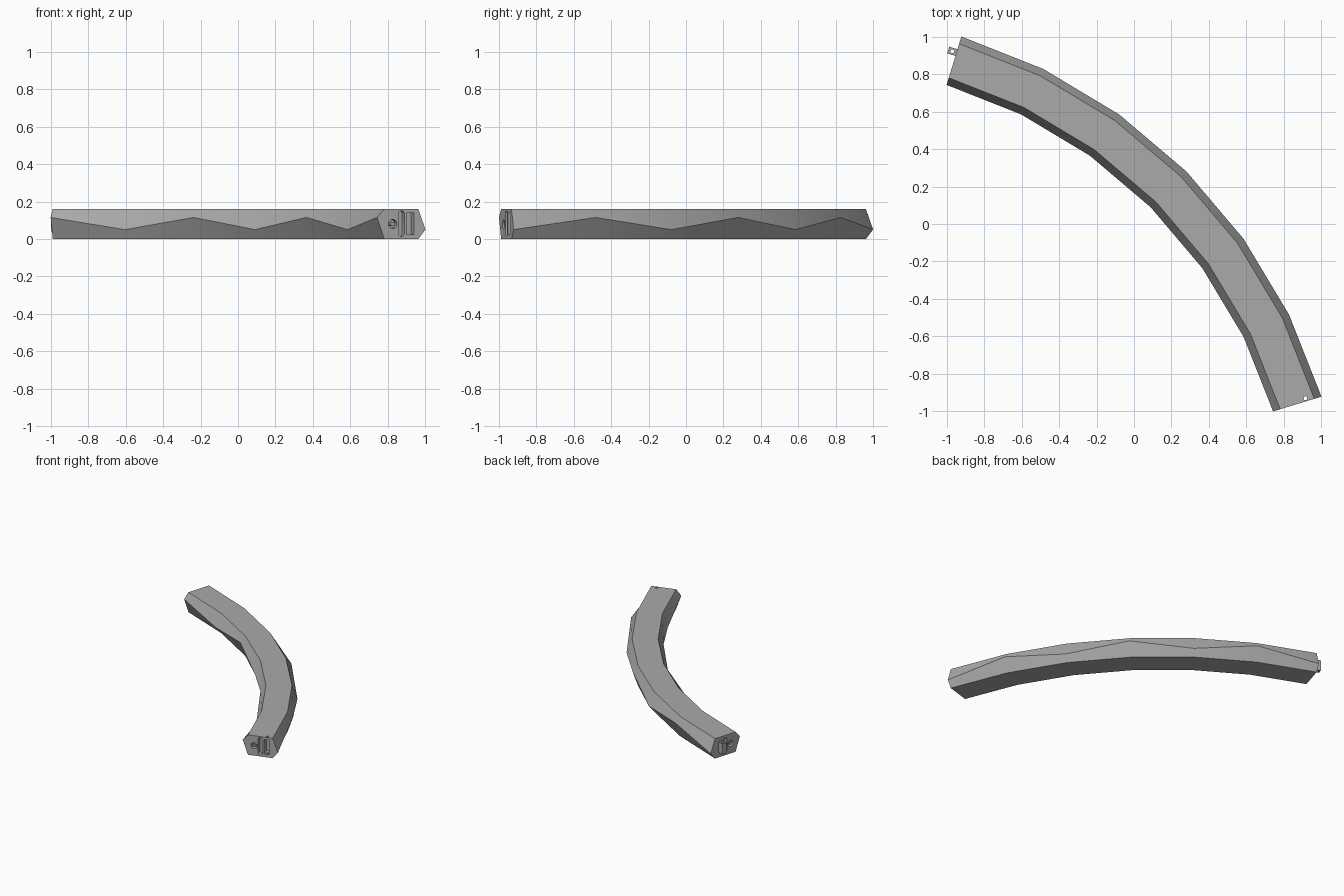
import bpy, bmesh
from math import sin, cos, pi, radians
from mathutils import Matrix, Vector

cube = bpy.data.objects.get("Cube")
if cube:
    bpy.data.objects.remove(cube, do_unlink=True)

CENTRE, RADIUS, HEIGHT = -1.76, 2.75, 0.16
START, END, STEPS = radians(16.9), radians(73.1), 6

grey = bpy.data.materials.new("plain grey")
grey.use_nodes = True
grey.diffuse_color = (0.4, 0.4, 0.4, 1)
grey.node_tree.nodes["Principled BSDF"].inputs["Base Color"].default_value = (0.4, 0.4, 0.4, 1)


def finish(name, bm):
    bmesh.ops.recalc_face_normals(bm, faces=bm.faces)
    mesh = bpy.data.meshes.new(name)
    bm.to_mesh(mesh)
    bm.free()
    mesh.materials.append(grey)
    obj = bpy.data.objects.new(name, mesh)
    bpy.context.collection.objects.link(obj)
    return obj


def activate(obj):
    bpy.ops.object.select_all(action="DESELECT")
    obj.select_set(True)
    bpy.context.view_layer.objects.active = obj


def loft(name, rings):
    bm = bmesh.new()
    loops = [[bm.verts.new(p) for p in ring] for ring in rings]
    n = len(loops[0])
    for a, b in zip(loops, loops[1:]):
        for i in range(n):
            j = (i + 1) % n
            bm.faces.new((a[i], a[j], b[j], b[i]))
    bm.faces.new(loops[0])
    bm.faces.new(loops[-1])
    return finish(name, bm)


def end_frame(angle, outward):
    # local x is radial, y points out of the beam end, z is up
    r = Vector((cos(angle), sin(angle), 0))
    t = Vector((-sin(angle), cos(angle), 0)) * outward
    frame = Matrix((r, t, Vector((0, 0, 1)))).transposed().to_4x4()
    frame.translation = Vector((CENTRE, CENTRE, 0)) + r * RADIUS
    return frame


def prism(name, profile, y0, y1, frame):
    return loft(name, [[frame @ Vector((x, y, z)) for x, z in profile] for y in (y0, y1)])


def box(x0, x1, z0, z1):
    return [(x0, z0), (x1, z0), (x1, z1), (x0, z1)]


def capsule(x, z, r, half=0.0, n=8):
    pts = []
    for side, s in ((0, half), (pi, -half)):
        for i in range(n):
            a = side + pi * (i + 0.5) / n
            pts.append((x + r * cos(a), z + s + r * sin(a)))
    return pts


def pin_hole(x, y, frame):
    pts = [(x + px, y + py) for px, py in capsule(0, 0, 0.01)]
    return loft("pin_cutter", [[frame @ Vector((px, py, z)) for px, py in pts] for z in (-0.05, 0.25)])


def cut(target, cutter):
    cutter.hide_render = True
    mod = target.modifiers.new("cut", "BOOLEAN")
    mod.operation = "DIFFERENCE"
    mod.solver = "EXACT"
    mod.object = cutter
    activate(target)
    bpy.ops.object.modifier_apply(modifier=mod.name)
    bpy.data.objects.remove(cutter, do_unlink=True)


# Curved six-sided beam; the two side ridges zigzag in opposite phase
rings = []
for k in range(STEPS + 1):
    frame = end_frame(START + (END - START) * k / STEPS, 1)
    low, high = 0.05, 0.115
    outer, inner = (low, high) if k % 2 == 0 else (high, low)
    section = [(-0.095, 0), (0.095, 0), (0.135, outer),
               (0.095, HEIGHT), (-0.095, HEIGHT), (-0.135, inner)]
    rings.append([frame @ Vector((x, 0, z)) for x, z in section])
beam = loft("curved_beam", rings)

# Socket end: tab pocket with pin hole, long slot and round socket
front = end_frame(START, -1)
cut(beam, prism("pocket_cutter", box(0.028, 0.072, 0.025, 0.14), -0.06, 0.02, front))
cut(beam, pin_hole(0.05, -0.017, front))
cut(beam, prism("slot_cutter", capsule(0, 0.082, 0.017, 0.052), -0.04, 0.02, front))
cut(beam, prism("round_cutter", capsule(-0.048, 0.08, 0.024), -0.04, 0.02, front))
front_peg = prism("socket_peg", capsule(-0.048, 0.08, 0.011), -0.045, -0.004, front)

# Tab end: matching slot and socket, with a pierced tab
back = end_frame(END, 1)
cut(beam, prism("slot_cutter", capsule(0, 0.082, 0.017, 0.04), -0.04, 0.02, back))
cut(beam, prism("round_cutter", capsule(-0.048, 0.08, 0.024), -0.04, 0.02, back))
back_peg = prism("tab_end_peg", capsule(-0.048, 0.08, 0.011), -0.045, -0.004, back)
tab = prism("joining_tab", box(0.027, 0.064, 0.04, 0.125), -0.02, 0.046, back)
cut(tab, pin_hole(0.045, 0.023, back))

for part in (beam, tab, front_peg, back_peg):
    activate(part)
    bpy.ops.object.shade_smooth_by_angle(angle=radians(30))
